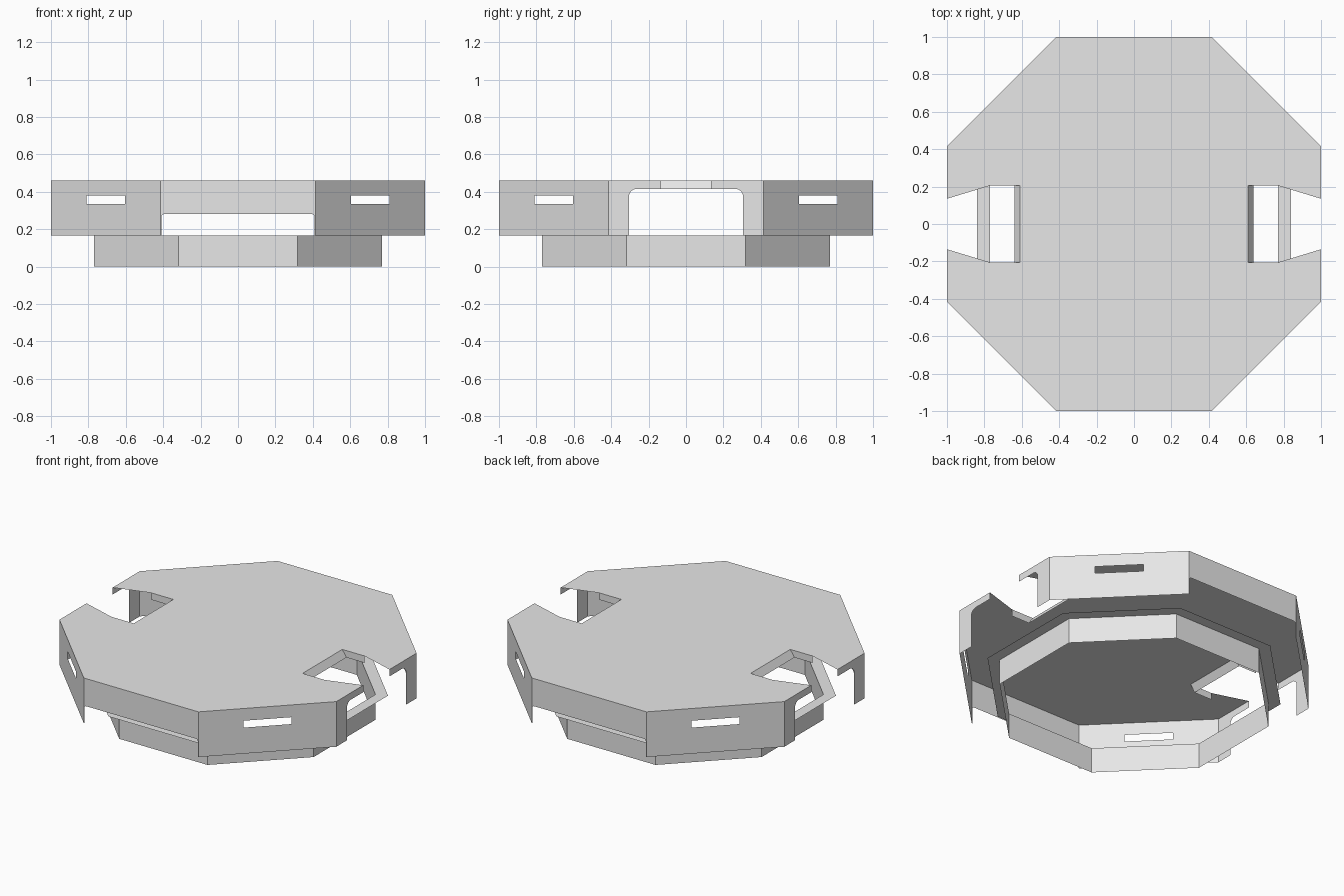
import bpy, bmesh, math
from mathutils import Vector, Matrix

cube = bpy.data.objects.get("Cube")
if cube:
    bpy.data.objects.remove(cube, do_unlink=True)

# Single grey material
GREY = (0.8, 0.8, 0.8, 1.0)
grey = bpy.data.materials.new("plain grey")
grey.use_nodes = True
grey.diffuse_color = GREY
grey.node_tree.nodes["Principled BSDF"].inputs["Base Color"].default_value = GREY

TAN = math.tan(math.pi / 8)          # half side of an octagon with apothem 1
Z_RIM, Z_TOP = 0.165, 0.46           # lower and upper edge of the shell
Z_LIP = 0.415                        # underside of the notch lip


def make(name, polys, facing=None):
    """Build a sheet object from polygons, turned towards a direction."""
    bm = bmesh.new()
    for poly in polys:
        face = bm.faces.new([bm.verts.new(p) for p in poly])
        face.normal_update()
        if facing and face.normal.dot(Vector(facing)) < 0:
            face.normal_flip()
    bmesh.ops.remove_doubles(bm, verts=bm.verts, dist=0.0001)
    mesh = bpy.data.meshes.new(name)
    bm.to_mesh(mesh)
    bm.free()
    mesh.materials.append(grey)
    obj = bpy.data.objects.new(name, mesh)
    bpy.context.collection.objects.link(obj)
    return obj


def octagon(apothem, z):
    """Corners in order, starting at the lower end of the +x side."""
    r = apothem / math.cos(math.pi / 8)
    angles = [(k - 0.5) * math.pi / 4 for k in range(8)]
    return [Vector((r * math.cos(a), r * math.sin(a), z)) for a in angles]


def band(a, b):
    """Quads joining two closed loops of equal length."""
    n = len(a)
    return [[a[i], a[(i + 1) % n], b[(i + 1) % n], b[i]] for i in range(n)]


def wall(name, side, polys):
    """Place polygons drawn as (along, height) on one octagon side."""
    turn = Matrix.Rotation(side * math.pi / 4, 3, 'Z')
    placed = [[turn @ Vector((1, u, z)) for u, z in p] for p in polys]
    return make(name, placed, turn @ Vector((1, 0, 0)))


def corner(u, z, r, steps=5):
    """Rounded upper corner of an opening, from its ceiling to its jamb."""
    arc = [math.pi / 2 * (1 - i / steps) for i in range(steps + 1)]
    return [(u - r + r * math.cos(t), z - r + r * math.sin(t)) for t in arc]


def flip(points):
    return [(-u, z) for u, z in points]


# Top plate with a flared notch on both sides
notch = [(1, -0.135), (0.77, -0.205), (0.61, -0.205),
         (0.61, 0.205), (0.77, 0.205), (1, 0.135)]
half = [(1, -TAN)] + notch + [(1, TAN), (TAN, 1)]
outline = half + [(-x, -y) for x, y in half]
# the remaining two corners lie opposite each other
outline.insert(len(half), (-TAN, 1))
outline.append((TAN, -1))
make("top_plate", [[(x, y, Z_TOP) for x, y in outline]], (0, 0, 1))

# Diagonal walls, each with a horizontal slot
outer = [(-TAN, Z_RIM), (TAN, Z_RIM), (TAN, Z_TOP), (-TAN, Z_TOP)]
slot = [(-0.144, 0.335), (0.144, 0.335), (0.144, 0.38), (-0.144, 0.38)]
for side in (1, 3, 5, 7):
    wall(f"slotted_wall_{side}", side, band(outer, slot))

# Front and back walls, open along the bottom
jamb = corner(0.41, 0.28, 0.015)
portal = ([(TAN, Z_RIM), (TAN, Z_TOP), (-TAN, Z_TOP), (-TAN, Z_RIM), (-0.41, Z_RIM)]
          + flip(jamb)[::-1] + jamb + [(0.41, Z_RIM)])
wall("back_wall", 2, [portal])
wall("front_wall", 6, [portal])

# Side walls: two bracket-shaped posts around each notch
post = ([(TAN, Z_RIM), (TAN, Z_TOP), (0.135, Z_TOP), (0.135, Z_LIP)]
        + corner(0.305, Z_LIP, 0.04) + [(0.305, Z_RIM)])
wall("left_posts", 0, [post, flip(post)])
wall("right_posts", 4, [post, flip(post)])

# Shallow sloping lip inside each notch
for s, name in ((1, "left_notch_lip"), (-1, "right_notch_lip")):
    def at(x, y, z):
        return (s * x, s * y, z)
    slope = [at(0.61, -0.205, Z_TOP), at(0.64, -0.205, Z_LIP),
             at(0.64, 0.205, Z_LIP), at(0.61, 0.205, Z_TOP)]
    cheeks = [[at(0.61, y, Z_TOP), at(0.77, y, Z_TOP),
               at(0.77, y, Z_LIP), at(0.64, y, Z_LIP)] for y in (-0.205, 0.205)]
    make(name, [slope] + cheeks, (s, 0, 0.5))

# Lower ring and its flat flange
make("base_ring", band(octagon(0.77, 0), octagon(0.77, Z_RIM)))
make("base_flange", band(octagon(0.77, Z_RIM), octagon(0.84, Z_RIM)), (0, 0, 1))
